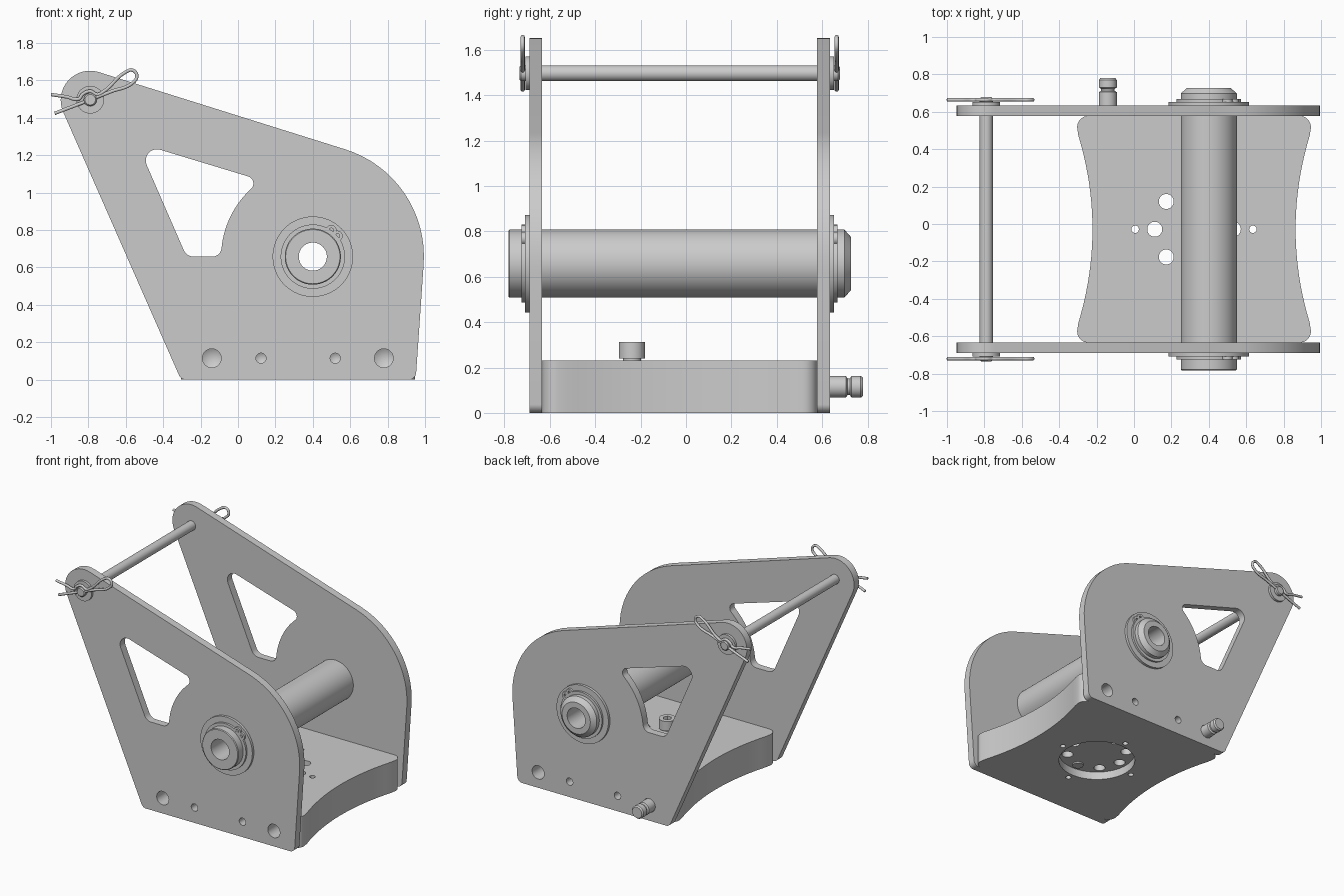
import bpy, bmesh
from math import pi, sin, cos, tan, radians
from mathutils import Vector

if "Cube" in bpy.data.objects:
    bpy.data.objects.remove(bpy.data.objects["Cube"])

steel = bpy.data.materials.new("grey_steel")
steel.use_nodes = True
steel.diffuse_color = (0.6, 0.6, 0.6, 1)
steel.node_tree.nodes["Principled BSDF"].inputs["Base Color"].default_value = (0.6, 0.6, 0.6, 1)

YC = -0.028          # middle plane between the two side plates
INNER, OUTER = 0.606, 0.662   # plate faces, measured from the middle plane
SIDES = (("front", -1), ("back", 1))


def circle(x, y, r, n=48):
    return [(x + r * cos(2 * pi * i / n), y + r * sin(2 * pi * i / n)) for i in range(n)]


def fillet(corners, steps=10):
    """Polygon from (x, y, radius) corners, each rounded by its radius."""
    out = []
    for i, (x, y, r) in enumerate(corners):
        p = Vector((x, y))
        if r == 0:
            out.append((x, y))
            continue
        a = (Vector(corners[i - 1][:2]) - p).normalized()
        b = (Vector(corners[(i + 1) % len(corners)][:2]) - p).normalized()
        half = a.angle(b) / 2
        centre = p + (a + b).normalized() * (r / sin(half))
        start, end = p + a * (r / tan(half)) - centre, p + b * (r / tan(half)) - centre
        sweep = pi - 2 * half
        for k in range(steps + 1):
            t = k / steps
            v = (start * sin((1 - t) * sweep) + end * sin(t * sweep)) / sin(sweep)
            out.append(tuple(centre + v))
    return out


def finish(name, bm, smooth=True):
    bmesh.ops.remove_doubles(bm, verts=bm.verts, dist=1e-5)
    bmesh.ops.recalc_face_normals(bm, faces=bm.faces)
    mesh = bpy.data.meshes.new(name)
    bm.to_mesh(mesh)
    bm.free()
    obj = bpy.data.objects.new(name, mesh)
    bpy.context.collection.objects.link(obj)
    mesh.materials.append(steel)
    if smooth:
        shade(obj)
    return obj


def shade(obj):
    bpy.ops.object.select_all(action='DESELECT')
    obj.select_set(True)
    bpy.context.view_layer.objects.active = obj
    bpy.ops.object.shade_smooth_by_angle(angle=radians(30))


def slab(name, loops, lo, hi, axis="Z", smooth=True):
    """Flat outline (first loop) with holes (other loops), thick from lo to hi."""
    curve = bpy.data.curves.new(name, 'CURVE')
    curve.dimensions, curve.fill_mode = '2D', 'BOTH'
    curve.extrude = (hi - lo) / 2
    for loop in loops:
        s = curve.splines.new('POLY')
        s.points.add(len(loop) - 1)
        for pt, (x, y) in zip(s.points, loop):
            pt.co = (x, y, 0, 1)
        s.use_cyclic_u = True
    temp = bpy.data.objects.new(name, curve)
    bpy.context.collection.objects.link(temp)
    deps = bpy.context.evaluated_depsgraph_get()
    mesh = bpy.data.meshes.new_from_object(temp.evaluated_get(deps))
    bpy.data.objects.remove(temp)
    bm = bmesh.new()
    bm.from_mesh(mesh)
    bpy.data.meshes.remove(mesh)
    mid = (lo + hi) / 2
    for v in bm.verts:
        x, y, z = v.co
        v.co = (x, mid - z, y) if axis == "Y" else (x, y, z + mid)
    return finish(name, bm, smooth)


def lathe(name, profile, x, z, closed=False, steps=64, smooth=True):
    """Spin a (radius, y) profile about a y-axis line through x, z."""
    bm = bmesh.new()
    vs = [bm.verts.new((x + r, y, z)) for r, y in profile]
    es = [bm.edges.new(p) for p in zip(vs, vs[1:])]
    if closed:
        es.append(bm.edges.new((vs[-1], vs[0])))
    bmesh.ops.spin(bm, geom=vs + es, cent=(x, 0, z), axis=(0, 1, 0), angle=2 * pi, steps=steps)
    return finish(name, bm, smooth)


def ring(name, x, z, r_in, r_out, y0, y1):
    return lathe(name, [(r_in, y0), (r_out, y0), (r_out, y1), (r_in, y1)], x, z, True)


# Side plates with window, bores and mounting holes
TX, TZ, TR = 0.40, 0.658, 0.15       # roller tube
PX, PZ = -0.79, 1.497                # upper cross pin
HOLES = [(-0.14, 0.05), (0.123, 0.027), (0.52, 0.027), (0.78, 0.05)]
HZ = 0.115
outline = fillet([(-0.305, 0, 0.04), (0.95, 0, 0.04), (1.025, 1.09, 0.6), (-1.074, 1.748, 0.157)], 16)
arc = [(TX + 0.49 * cos(radians(a)), TZ + 0.49 * sin(radians(a)), 0) for a in range(133, 172, 2)]
window = fillet([(-0.275, TZ, 0.06), (-0.54, 1.267, 0.06), (0.12, 1.067, 0.04)] + arc + [(-0.094, TZ, 0.05)])
cuts = [circle(x, HZ, r) for x, r in HOLES] + [window, circle(TX, TZ, TR, 64)]
for side, s in SIDES:
    lo, hi = sorted((YC + s * INNER, YC + s * OUTER))
    slab(side + "_plate", [outline] + cuts, lo, hi, "Y")

# Base block with waisted ends and a ring of holes
BX, HALF, SAG_R = 0.321, 0.543, 1.66
edge = [(HALF + v * v / (2 * SAG_R), v, 0) for v in [k * 0.05 for k in range(-10, 11)]]
end = [(0.635, -INNER, 0.06)] + edge + [(0.635, INNER, 0.06)]
full = fillet(end + [(-x, -y, r) for x, y, r in end])
base_outline = [(BX + x, YC + y) for x, y in full]


def around(radius, angle):
    return BX + radius * cos(radians(angle)), YC + radius * sin(radians(angle))


bolt_holes = [circle(*around(0.21, a), 0.04, 32) for a in range(0, 360, 45)]
dowel_holes = [circle(*around(0.315, a), 0.02, 24) for a in range(0, 360, 90)]
base = slab("base_block", [base_outline] + bolt_holes + dowel_holes, 0, 0.23, smooth=False)

# Cut the round recess underneath and the drilled blind holes in the sides
cutters = [slab("recess_cutter", [circle(BX, YC, 0.27, 64)], -0.1, 0.06, smooth=False)]
for side, s in SIDES:
    for x, r in HOLES:
        prof = [(0, INNER - 0.12 - r * 0.6), (r, INNER - 0.12), (r, INNER + 0.1), (0, INNER + 0.1)]
        cutters.append(lathe("drill_cutter", [(a, YC + s * b) for a, b in prof], x, HZ, steps=48, smooth=False))
bpy.context.view_layer.objects.active = base
for c in cutters:
    c.hide_render = True
    mod = base.modifiers.new("cut", 'BOOLEAN')
    mod.operation, mod.solver, mod.object = 'DIFFERENCE', 'EXACT', c
    bpy.ops.object.modifier_apply(modifier=mod.name)
    bpy.data.objects.remove(c)
shade(base)

# Socket-head bolt in the base
bx, by = around(0.21, 270)
slab("bolt_head", [circle(bx, by, 0.058), circle(bx, by, 0.03, 6)], 0.24, 0.312)
slab("bolt_shank", [circle(bx, by, 0.039)], 0.05, 0.265)

# Hollow roller tube, chamfered at the back
lathe("roller_tube", [(0.075, -0.783), (0.145, -0.783), (TR, -0.778), (TR, 0.698),
                      (0.117, 0.727), (0.075, 0.727)], TX, TZ, True, 96)

# Upper cross pin
lathe("cross_pin", [(0, -0.734), (0.028, -0.734), (0.035, -0.727), (0.035, 0.671),
                    (0.028, 0.678), (0, 0.678)], PX, PZ, steps=40)

# Washers, retaining rings and hairpin clips on both sides
clip_path = [(-1.0, 1.525), (-0.92, 1.513), (-0.85, 1.502), (-0.832, 1.525), (-0.79, 1.542),
             (-0.752, 1.525), (-0.72, 1.54), (-0.6, 1.645), (-0.565, 1.655), (-0.541, 1.625),
             (-0.565, 1.586), (-0.68, 1.54), (-0.79, 1.497), (-0.98, 1.424)]
for side, s in SIDES:
    def at(d):
        return YC + s * (OUTER + d)
    ring(side + "_tube_washer", TX, TZ, TR - 0.002, 0.215, at(0), at(0.019))
    ring(side + "_retaining_ring", TX, TZ, TR - 0.002, 0.172, at(0.019), at(0.034))
    for i, a in enumerate((40, 55)):
        ex, ez = TX + 0.172 * cos(radians(a)), TZ + 0.172 * sin(radians(a))
        ring(f"{side}_ring_ear_{i + 1}", ex, ez, 0.012, 0.028, at(0.019), at(0.0345))
    ring(side + "_pin_washer", PX, PZ, 0.03, 0.074, at(0), at(0.018))
    curve = bpy.data.curves.new(side + "_hairpin_clip", 'CURVE')
    curve.dimensions, curve.bevel_depth, curve.bevel_resolution = '3D', 0.0095, 3
    curve.use_fill_caps = True
    curve.materials.append(steel)
    sp = curve.splines.new('BEZIER')
    sp.bezier_points.add(len(clip_path) - 1)
    for p, (x, z) in zip(sp.bezier_points, clip_path):
        p.co = (x, at(0.03), z)
        p.handle_left_type = p.handle_right_type = 'AUTO'
    bpy.context.collection.objects.link(bpy.data.objects.new(side + "_hairpin_clip", curve))

# Grooved locating peg on the back plate
lathe("locating_peg", [(0, 0.5), (0.048, 0.5), (0.048, 0.705), (0.036, 0.712), (0.036, 0.722),
                       (0.048, 0.73), (0.048, 0.77), (0.04, 0.78), (0, 0.78)], HOLES[0][0], HZ, steps=48)
